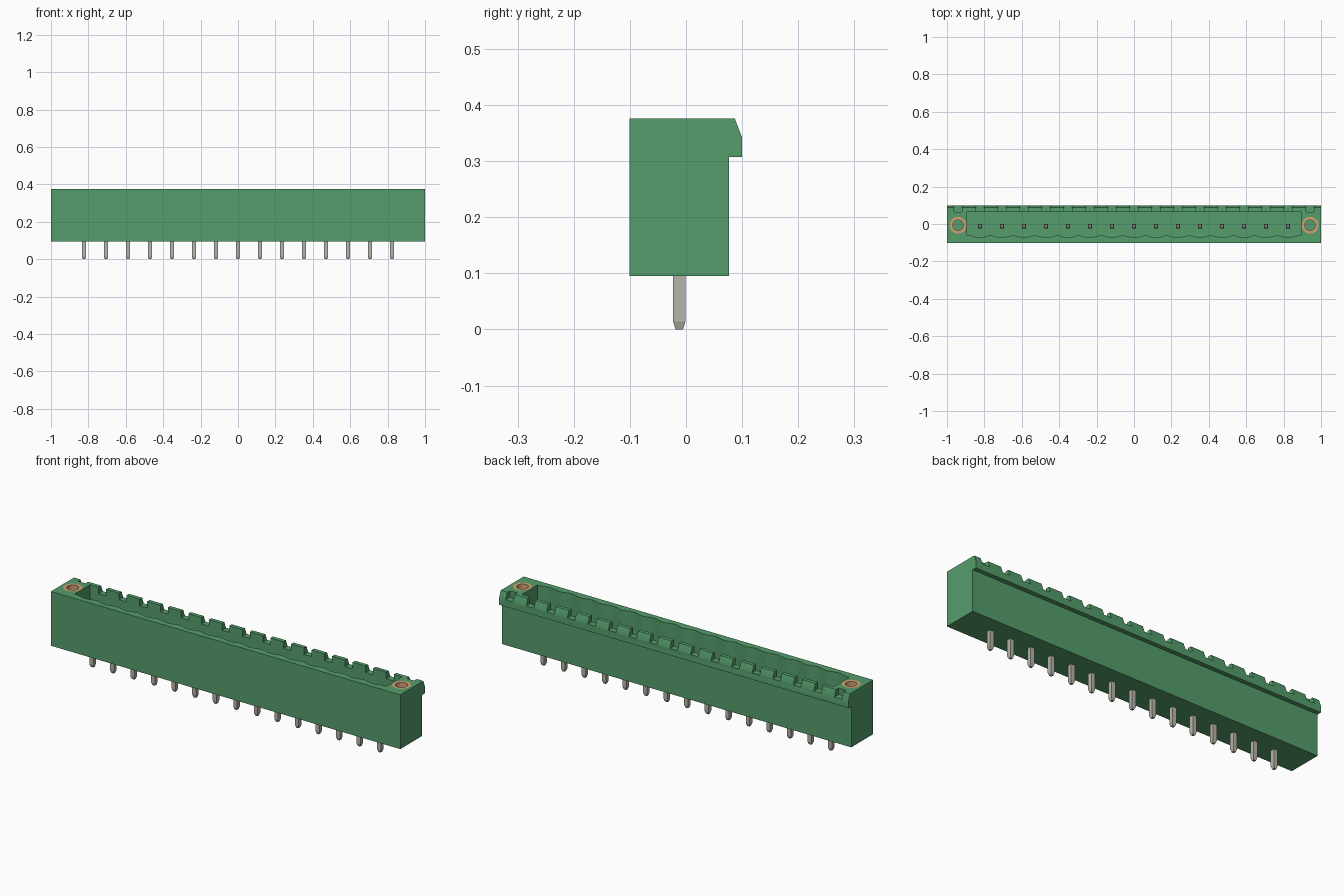
import bpy, bmesh, math
from mathutils import Matrix

cube = bpy.data.objects.get("Cube")
if cube:
    bpy.data.objects.remove(cube, do_unlink=True)

PITCH, COUNT = 0.1176, 15
TOP, BASE, FLOOR = 0.376, 0.095, 0.17
PIN_Y, SCREW_X, SCREW_Y = -0.012, 0.941, -0.007
pin_xs = [(i - (COUNT - 1) / 2) * PITCH for i in range(COUNT)]


def material(name, color):
    m = bpy.data.materials.new(name)
    m.use_nodes = True
    m.diffuse_color = color
    m.node_tree.nodes["Principled BSDF"].inputs["Base Color"].default_value = color
    return m


green = material("green plastic", (0.09, 0.34, 0.15, 1))
steel = material("tinned metal", (0.48, 0.46, 0.40, 1))
brass = material("brass", (0.61, 0.36, 0.17, 1))


def finish(name, bm, mat):
    bmesh.ops.recalc_face_normals(bm, faces=bm.faces)
    mesh = bpy.data.meshes.new(name)
    bm.to_mesh(mesh)
    bm.free()
    mesh.materials.append(mat)
    obj = bpy.data.objects.new(name, mesh)
    bpy.context.collection.objects.link(obj)
    return obj


def prism(bm, points, offset):
    face = bm.faces.new([bm.verts.new(p) for p in points])
    ext = bmesh.ops.extrude_face_region(bm, geom=[face])["geom"]
    verts = [v for v in ext if isinstance(v, bmesh.types.BMVert)]
    bmesh.ops.translate(bm, verts=verts, vec=offset)


def box(bm, center, size):
    bmesh.ops.create_cube(bm, size=1, matrix=Matrix.Translation(center) @ Matrix.Diagonal((*size, 1)))


def activate(obj):
    bpy.ops.object.select_all(action="DESELECT")
    obj.select_set(True)
    bpy.context.view_layer.objects.active = obj


def cut(obj, cutter):
    mod = obj.modifiers.new("cut", "BOOLEAN")
    mod.operation, mod.solver, mod.object = "DIFFERENCE", "EXACT", cutter
    activate(obj)
    bpy.ops.object.modifier_apply(modifier=mod.name)
    bpy.data.objects.remove(cutter, do_unlink=True)


# Housing: side profile with the overhanging chamfered lip at the back
bm = bmesh.new()
side = [(-0.101, BASE), (0.077, BASE), (0.077, 0.307), (0.1, 0.307),
        (0.1, 0.342), (0.087, TOP), (-0.101, TOP)]
prism(bm, [(-1, y, z) for y, z in side], (2, 0, 0))
housing = finish("housing", bm, green)

# Pocket with a scalloped front wall
bm = bmesh.new()
half = COUNT * PITCH / 2
steps = COUNT * 10
outline = [(0.893, 0.067), (-0.893, 0.067), (-0.893, -0.061)]
for i in range(steps + 1):
    x = -half + 2 * half * i / steps
    outline.append((x, -0.067 - 0.006 * math.cos(2 * math.pi * x / PITCH)))
outline.append((0.893, -0.061))
prism(bm, [(x, y, FLOOR) for x, y in outline], (0, 0, 0.3))
cut(housing, finish("pocket_cutter", bm, green))

# Notches along the back edge, one per pin and one per screw
bm = bmesh.new()
for x in [-SCREW_X] + pin_xs + [SCREW_X]:
    box(bm, (x, 0.09, 0.392), (0.043, 0.05, 0.1))
cut(housing, finish("notch_cutter", bm, green))

# Bores for the threaded inserts
bm = bmesh.new()
for s in (-1, 1):
    bmesh.ops.create_cone(bm, cap_ends=True, segments=32, radius1=0.045, radius2=0.045, depth=0.3,
                          matrix=Matrix.Translation((s * SCREW_X, SCREW_Y, 0.35)))
cut(housing, finish("bore_cutter", bm, green))
activate(housing)
bpy.ops.object.shade_smooth_by_angle(angle=math.radians(30))

# Threaded inserts: hollow rings flush with the top
ring = [(0.045, 0.2), (0.045, TOP), (0.028, TOP), (0.028, 0.2)]
for name, s in (("right_insert", -1), ("left_insert", 1)):
    bm = bmesh.new()
    verts = [bm.verts.new((r, 0, z)) for r, z in ring]
    edges = [bm.edges.new((verts[i], verts[(i + 1) % 4])) for i in range(4)]
    bmesh.ops.spin(bm, geom=verts + edges, cent=(0, 0, 0), axis=(0, 0, 1),
                   angle=2 * math.pi, steps=32, use_merge=True)
    bmesh.ops.remove_doubles(bm, verts=bm.verts, dist=0.0001)
    insert = finish(name, bm, brass)
    insert.location = (s * SCREW_X, SCREW_Y, 0)
    activate(insert)
    bpy.ops.object.shade_smooth_by_angle(angle=math.radians(30))

# Square contact pins with tapered ends
for n, x in enumerate(pin_xs, 1):
    bm = bmesh.new()
    loops = []
    for w, z in ((0.0065, 0), (0.011, 0.014), (0.011, 0.286), (0.0065, 0.3)):
        loops.append([bm.verts.new((x + w * a, PIN_Y + w * b, z))
                      for a, b in ((-1, -1), (1, -1), (1, 1), (-1, 1))])
    for low, high in zip(loops, loops[1:]):
        for i in range(4):
            j = (i + 1) % 4
            bm.faces.new((low[i], low[j], high[j], high[i]))
    bm.faces.new(loops[0])
    bm.faces.new(loops[-1])
    finish(f"contact_pin_{n}", bm, steel)
